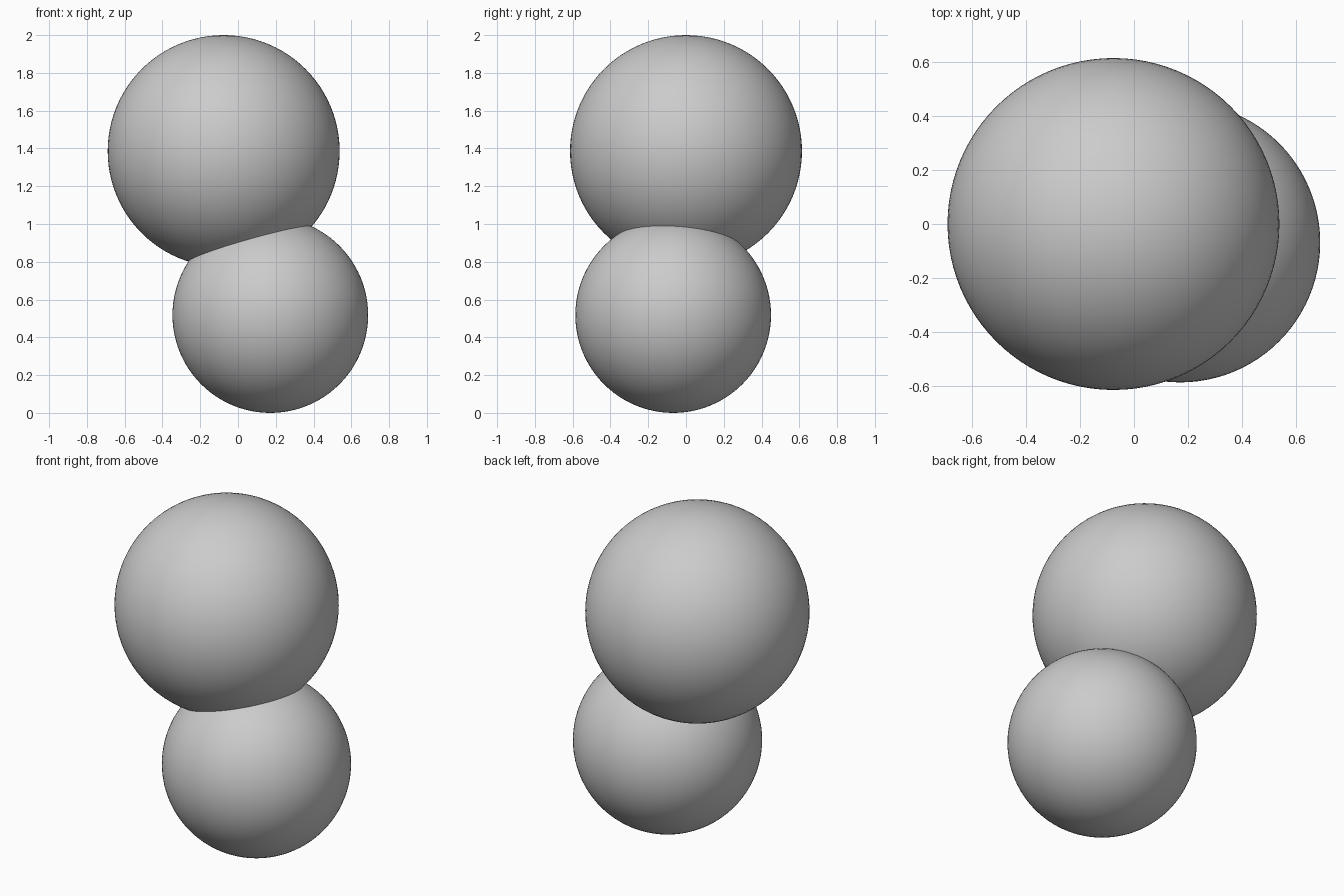
import bpy

if "Cube" in bpy.data.objects:
    bpy.data.objects.remove(bpy.data.objects["Cube"])

# Single plain grey
grey = bpy.data.materials.new("light grey")
grey.diffuse_color = (0.6, 0.6, 0.6, 1.0)
grey.use_nodes = True
grey.node_tree.nodes["Principled BSDF"].inputs["Base Color"].default_value = grey.diffuse_color


def ball(name, centre, radius):
    bpy.ops.mesh.primitive_uv_sphere_add(
        segments=96, ring_count=48, radius=radius, location=centre)
    obj = bpy.context.object
    obj.name = name
    obj.data.materials.append(grey)
    bpy.ops.object.shade_smooth()
    return obj


# Large ball resting into a smaller, offset one
ball("upper_ball", (-0.076, 0.0, 1.386), 0.614)
ball("lower_ball", (0.171, -0.068, 0.518), 0.518)
